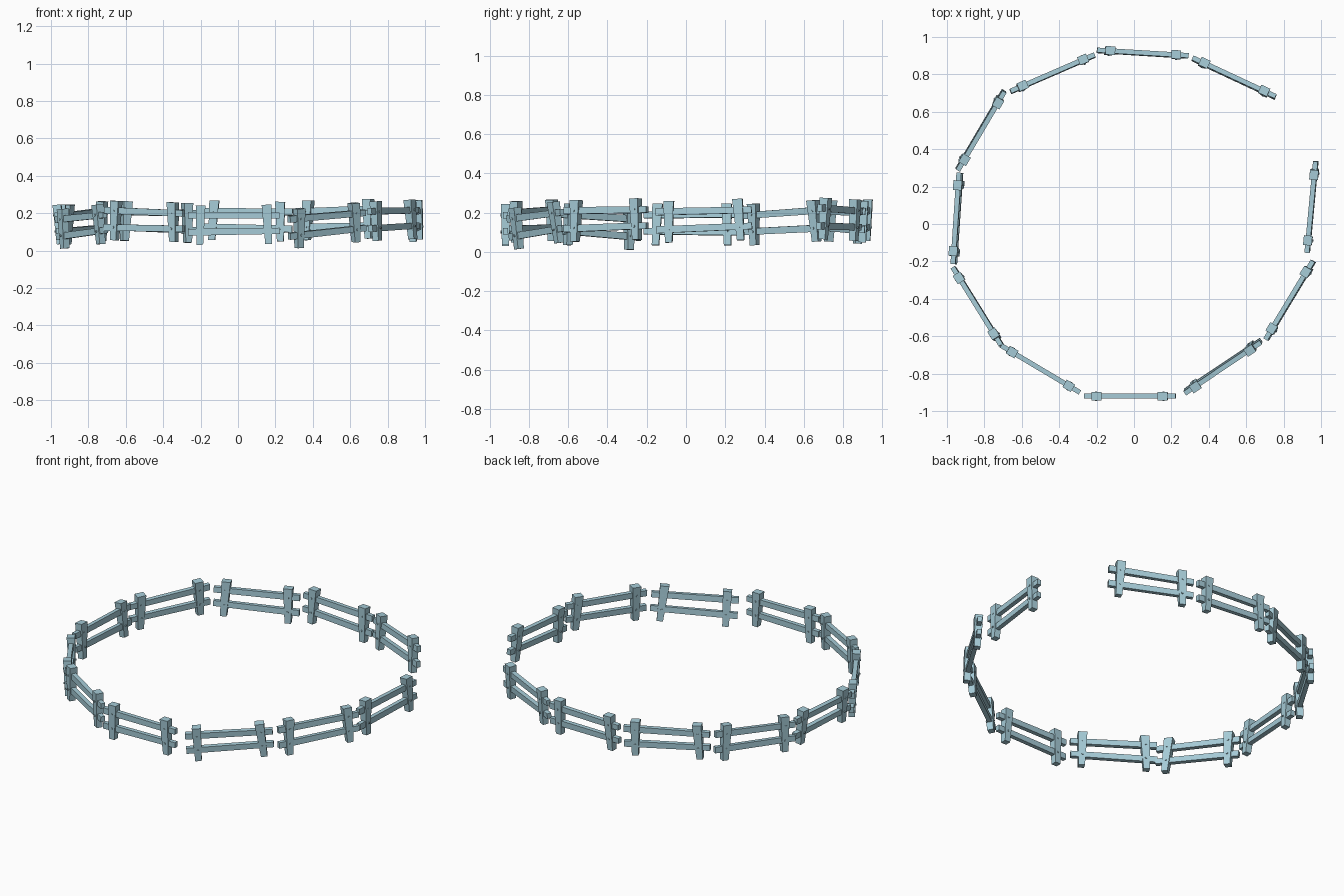
import bpy, bmesh
from math import radians, atan2, asin, pi
from mathutils import Matrix, Vector

if "Cube" in bpy.data.objects:
    bpy.data.objects.remove(bpy.data.objects["Cube"])

mat = bpy.data.materials.new("pale_blue_wood")
mat.diffuse_color = (0.38, 0.60, 0.68, 1)
mat.use_nodes = True
mat.node_tree.nodes["Principled BSDF"].inputs["Base Color"].default_value = mat.diffuse_color


def tapered_box(bm, c0, s0, c1, s1, axis):
    """Box between two end rectangles along an axis ('x' or 'z'); s = (across, other)."""
    ends = []
    for c, s in ((c0, s0), (c1, s1)):
        ring = []
        for a, b in ((-1, -1), (1, -1), (1, 1), (-1, 1)):
            off = (0, a * s[0] / 2, b * s[1] / 2) if axis == 'x' else (a * s[0] / 2, b * s[1] / 2, 0)
            ring.append(bm.verts.new(Vector(c) + Vector(off)))
        ends.append(ring)
    lo, hi = ends
    bm.faces.new(lo[::-1])
    bm.faces.new(hi)
    for i in range(4):
        j = (i + 1) % 4
        bm.faces.new((lo[i], lo[j], hi[j], hi[i]))


def finish(bm, name, matrix):
    bmesh.ops.recalc_face_normals(bm, faces=bm.faces)
    me = bpy.data.meshes.new(name)
    bm.to_mesh(me)
    bm.free()
    me.materials.append(mat)
    ob = bpy.data.objects.new(name, me)
    ob.matrix_world = matrix
    bpy.context.collection.objects.link(ob)


GAP = 0.087      # distance between the two rails
LENGTH = 0.49
POSTS = (-0.18, 0.18)


def panel(n, x0, y0, x1, y1, z0, z1, roll):
    # frame of the panel: origin at the centre of the upper rail
    yaw = atan2(y1 - y0, x1 - x0)
    pitch = -asin((z1 - z0) / 0.36)
    m = (Matrix.Translation(((x0 + x1) / 2, (y0 + y1) / 2, (z0 + z1) / 2))
         @ Matrix.Rotation(yaw, 4, 'Z') @ Matrix.Rotation(pitch, 4, 'Y')
         @ Matrix.Rotation(radians(roll), 4, 'X'))
    h = LENGTH / 2
    # two rails
    bm = bmesh.new()
    for z, d in ((0, 0.003), (-GAP, -0.002)):
        tapered_box(bm, (-h, 0, z + d), (0.026, 0.036), (h, 0, z - d), (0.026, 0.033), 'x')
    finish(bm, f"rails_{n}", m)
    # two posts, wider at the top
    bm = bmesh.new()
    for x, lean in zip(POSTS, (0.003, -0.005)):
        tapered_box(bm, (x - lean, 0, -GAP - 0.069), (0.036, 0.036),
                    (x + lean, 0, 0.055), (0.052, 0.046), 'z')
    finish(bm, f"posts_{n}", m)
    # bolt heads on both faces of the posts
    bm = bmesh.new()
    for x in POSTS:
        for z in (0, -GAP):
            bmesh.ops.create_cone(bm, cap_ends=True, segments=6, radius1=0.006, radius2=0.006,
                                  depth=0.05, matrix=Matrix.Translation((x, 0, z)) @ Matrix.Rotation(pi / 2, 4, 'X'))
    finish(bm, f"bolts_{n}", m)


# rail ends (x, y), rail height at each post, sideways roll; counter-clockwise ring with one gap
PANELS = [
    (-0.27, -0.92, 0.225, -0.92, 0.187, 0.190, 0),
    (0.27, -0.905, 0.68, -0.63, 0.170, 0.200, 5),
    (0.705, -0.615, 0.955, -0.20, 0.208, 0.217, -3),
    (0.925, -0.15, 0.97, 0.33, 0.203, 0.215, -2),
    (0.76, 0.68, 0.31, 0.89, 0.220, 0.212, 3),
    (0.295, 0.90, -0.20, 0.93, 0.205, 0.212, 2),
    (-0.21, 0.905, -0.66, 0.71, 0.198, 0.208, 2),
    (-0.695, 0.705, -0.94, 0.29, 0.208, 0.190, -3),
    (-0.935, 0.27, -0.967, -0.21, 0.190, 0.190, 5),
    (-0.97, -0.23, -0.71, -0.65, 0.167, 0.190, 2),
    (-0.71, -0.65, -0.29, -0.90, 0.211, 0.203, 0),
]
for i, p in enumerate(PANELS, 1):
    panel(i, *p)
